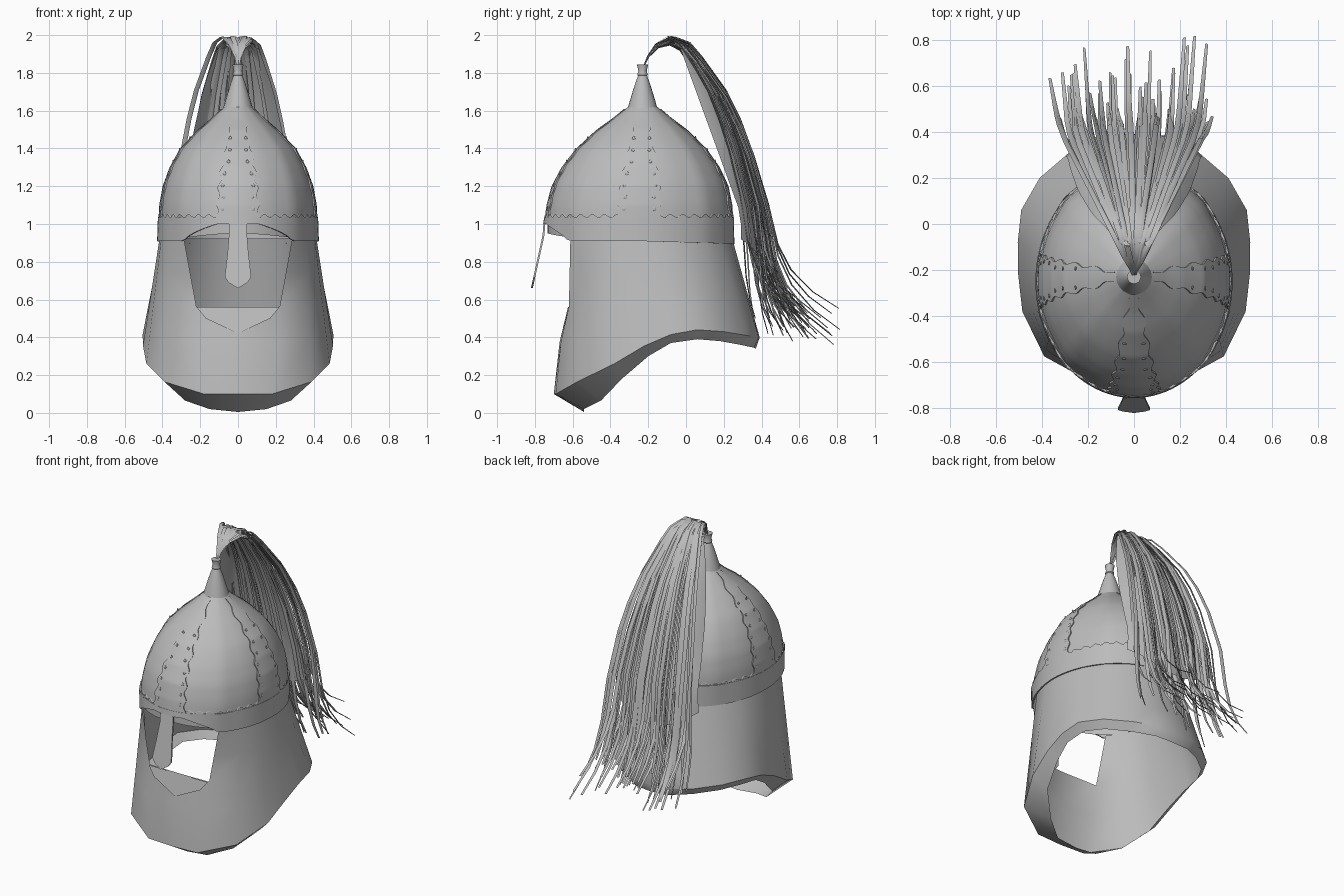
import bpy, bmesh, math, random
from mathutils import Vector

if "Cube" in bpy.data.objects:
    bpy.data.objects.remove(bpy.data.objects["Cube"])

random.seed(4)
steel = bpy.data.materials.new("grey steel")
steel.diffuse_color = (0.5, 0.5, 0.5, 1)
steel.use_nodes = True
steel.node_tree.nodes["Principled BSDF"].inputs["Base Color"].default_value = steel.diffuse_color


def finish(name, bm, angle=35):
    bmesh.ops.remove_doubles(bm, verts=bm.verts, dist=0.0005)
    bmesh.ops.recalc_face_normals(bm, faces=bm.faces)
    me = bpy.data.meshes.new(name)
    bm.to_mesh(me)
    bm.free()
    me.materials.append(steel)
    ob = bpy.data.objects.new(name, me)
    bpy.context.collection.objects.link(ob)
    bpy.context.view_layer.objects.active = ob
    ob.select_set(True)
    bpy.ops.object.shade_smooth_by_angle(angle=math.radians(angle))
    ob.select_set(False)
    return ob


def add_grid(bm, rows):
    vs = [[bm.verts.new(p) for p in r] for r in rows]
    for a, b in zip(vs, vs[1:]):
        for i in range(len(a) - 1):
            bm.faces.new((a[i], a[i + 1], b[i + 1], b[i]))


def interp(table, t):
    for a, b in zip(table, table[1:]):
        if t <= b[0]:
            f = max(0, (t - a[0]) / (b[0] - a[0]))
            return [p + (q - p) * f for p, q in zip(a[1:], b[1:])]
    return list(table[-1][1:])


# height, half width, half depth of the bowl
BOWL = [(0.88, .418, .495), (1.0, .415, .495), (1.1, .41, .485), (1.2, .392, .462), (1.3, .355, .412),
        (1.4, .30, .338), (1.5, .205, .232), (1.56, .135, .15), (1.62, .072, .078)]


def on_bowl(a, z, off=0.0):
    """Point on the bowl; a = 0 is the front, a = 90 degrees is +x."""
    rx, ry = interp(BOWL, z)
    ridge = 1 + 0.018 * max(0, 1 - abs((a % (math.pi / 2)) - math.pi / 4) / 0.2) * (z > 1.03)
    cy = -0.25 + 0.02 * max(0, z - 1) / 0.6
    return Vector(((rx * ridge + off) * math.sin(a), cy - (ry * ridge + off) * math.cos(a), z))


def ring(n):
    return [2 * math.pi * i / n for i in range(n + 1)]


# Bowl with soft diagonal ridges
bm = bmesh.new()
add_grid(bm, [[on_bowl(a, 1 + 0.62 * i / 18) for a in ring(64)] for i in range(19)])
finish("bowl", bm)

# Spire and plume socket
bm = bmesh.new()
spire = [(.082, 1.6), (.068, 1.65), (.053, 1.7), (.037, 1.75), (.024, 1.785), (.028, 1.79),
         (.022, 1.81), (.03, 1.845), (.0, 1.845)]
add_grid(bm, [[(r * math.sin(a), -.23 - r * math.cos(a), z) for a in ring(20)] for r, z in spire])
finish("spire", bm)


# Brow band with an arched lower edge at the front
def band_bottom(a):
    if math.cos(a) < 0:
        return 0.91 + 0.015 * math.cos(a)
    x = abs(.42 * math.sin(a))
    return 0.91 + 0.09 * max(0, min(1, (0.28 - x) / 0.17)) ** 0.6


bm = bmesh.new()
rows = []
for off, top in ((.002, False), (.011, False), (.011, True), (.0, True)):
    rows.append([on_bowl(a, 1.035 if top else band_bottom(a), off) for a in ring(96)])
add_grid(bm, rows)
finish("brow_band", bm)

# Inner lining behind the brow arches, lifting towards the nose
bm = bmesh.new()
add_grid(bm, [[on_bowl(a, .92 + .03 * max(0, math.cos(a)) ** 4, -.012) for a in ring(64)],
              [on_bowl(a, 1.0, -.012) for a in ring(64)]])
finish("inner_lining", bm)

# Scalloped trim above the band
bm = bmesh.new()
crest = [1.035 + .014 * abs(math.sin(a * 22)) + .006 * math.sin(a * 44) for a in ring(264)]
for hi in (.009, .0):
    add_grid(bm, [[on_bowl(a, 1.02, .009) for a in ring(264)],
                  [on_bowl(a, c, hi) for a, c in zip(ring(264), crest)]])
finish("band_trim", bm)


# Four raised panels with wavy borders
def panel_half(z):
    h = interp([(1.03, .115), (1.2, .1), (1.4, .07), (1.55, .037), (1.61, .012)], z)[0]
    return max(.008, h + .008 * math.sin(z * 75))


bm = bmesh.new()
for k in range(4):
    rows = []
    for i in range(57):
        z = 1.03 + .58 * i / 56
        r = interp(BOWL, z)[k % 2]
        row = []
        for u, off in ((-1, -.002), (-1, .007), (-.5, .007), (0, .007), (.5, .007), (1, .007), (1, -.002)):
            row.append(on_bowl(k * math.pi / 2 + u * panel_half(z) / r, z, off))
        rows.append(row)
    add_grid(bm, rows)
finish("raised_panels", bm)


# Small teardrop studs along the panels and the band
def stud(bm, a, z, size):
    made = bmesh.ops.create_uvsphere(bm, u_segments=8, v_segments=5, radius=size)["verts"]
    n = Vector((math.sin(a), -math.cos(a), 0))
    turn = n.to_track_quat('Z', 'Y').to_matrix()
    c = on_bowl(a, z, .006)
    for v in made:
        v.co = c + turn @ Vector((v.co.x, v.co.y * 1.5, v.co.z * .5))


bm = bmesh.new()
for k in range(4):
    for i in range(7):
        z = 1.08 + i * .062
        da = (panel_half(z) - .025) / interp(BOWL, z)[k % 2]
        for s in (-1, 1):
            stud(bm, k * math.pi / 2 + s * da, z, .009)
for a in ring(44)[:-1]:
    stud(bm, a, 1.022, .01)
finish("studs", bm)

# Nose guard
bm = bmesh.new()
edge = [(.048, 1.0), (.048, .94), (.055, .85), (.07, .72), (.05, .69), (0, .66)]
outline = edge + [(-x, z) for x, z in edge[-2::-1]]
face = bm.faces.new([bm.verts.new((x, -.745 - .22 * max(0, .96 - z), z)) for x, z in outline])
out = bmesh.ops.extrude_face_region(bm, geom=[face])["geom"]
bmesh.ops.translate(bm, verts=[v for v in out if isinstance(v, bmesh.types.BMVert)], vec=(0, -.01, 0))
finish("nose_guard", bm)

# Neck and face curtain: hem point and inner lip point of each column, front to back
HEM = [((0, -.70, .10), (0, -.54, .005)), ((.18, -.69, .10), (.15, -.54, .02)),
       ((.39, -.575, .165), (.28, -.45, .065)), ((.485, -.38, .26), (.40, -.34, .18)),
       ((.503, -.22, .355), (.44, -.2, .30)),
       ((.505, -.08, .415), (.46, -.08, .37)), ((.49, .06, .44), (.45, .06, .39)),
       ((.41, .20, .43), (.38, .18, .38)), ((.27, .32, .41), (.25, .29, .36)),
       ((.13, .385, .40), (.12, .36, .345)), ((0, .39, .40), (0, .37, .34))]
TOP = [0, 46, 62, 78, 92, 104, 116, 134, 150, 165, 180]
bm = bmesh.new()
cols = []
for i, (hem, lip) in enumerate(HEM):
    top = Vector((.288, -.612, .93)) if i == 1 else on_bowl(math.radians(TOP[i]), .93, -.002)
    hem = Vector(hem)
    mid = [Vector((0, -.625, .56)), Vector((.22, -.62, .56))][i] if i < 2 else top.lerp(hem, .5)
    low = hem.lerp(mid, .6) - Vector((0, .014 if i < 2 else 0, 0))
    cols.append([Vector(lip), hem, low, mid, mid.lerp(top, .5), top])
for s in (1, -1):
    side = [[Vector((p.x * s, p.y, p.z)) for p in c] for c in cols]
    add_grid(bm, [c[:4] for c in side[:2]])
    add_grid(bm, side[1:])
finish("neck_curtain", bm, 40)

# Pointed flap under the eye opening
bm = bmesh.new()
bm.faces.new([bm.verts.new((x, -.631 - .25 * (.56 - z), z)) for x, z in
              ((-.22, .56), (.22, .56), (.17, .5), (0, .42), (-.17, .5))])
finish("chin_flap", bm)

# Horsehair plume: flat tapered strands fanning back from the socket
ARC = [(0, -.225, 1.83), (.05, -.2, 1.89), (.1, -.15, 1.95), (.18, -.06, 1.985), (.24, .02, 1.955),
       (.3, .085, 1.88), (.42, .215, 1.7), (.49, .29, 1.55), (.56, .355, 1.38), (.68, .435, 1.1),
       (.8, .47, .85), (.87, .505, .7), (.94, .565, .57), (1.0, .64, .47)]
FAN = .5
bm = bmesh.new()
N = 60
for i in range(N):
    u = -1 + 2 * (i + random.random() * .8) / N
    depth = 1 - random.random() ** 1.5 * .22
    flick = random.uniform(-.12, .18)
    drop = random.uniform(-.08, .11)
    sway = random.uniform(-.025, .025)
    twist = random.uniform(-.6, .6)
    lift = random.uniform(-.04, .01)
    rows = []
    for t, y, z in ARC:
        late = max(0, (t - .7) / .3) ** 2
        reach = (y + .225) * (1 + (depth - 1) * min(1, t * 6))
        c = Vector((u * FAN * min(reach, .62 + .3 * (reach - .62)) + sway * t * t, -.225 + reach + flick * late,
                    z + drop * max(0, t - .5) * 2 + lift * min(1, t * 5)))
        w = .007 if t < .08 else .013 * (1 - .5 * late)
        # ribbon section: wide across the fan, thin in depth
        across = Vector((math.cos(twist), math.sin(twist), 0)) * w
        thin = Vector((-math.sin(twist), math.cos(twist), .5)).normalized() * w * .35
        rows.append([c + across, c + thin, c - across, c - thin, c + across])
    add_grid(bm, rows)
finish("plume_strands", bm, 50)

# Inner plume sheet, hollow towards the front and narrowing at its hem
bm = bmesh.new()
rows = []
for i in range(13):
    f = i / 12
    edge_y = -.03 + .32 * min(1, f / .87)
    back_y = interp([(0, .0), (.2, .15), (.47, .275), (.73, .345), (1, .39)], f)[0]
    rows.append([(u * FAN * (back_y + .225) * .97, back_y + (edge_y - back_y) * abs(u) ** 4,
                  1.93 - (1.13 - .12 * u * u) * f) for u in (-1, -.85, -.6, -.2, .2, .6, .85, 1)])
add_grid(bm, rows)
finish("plume_core", bm)
